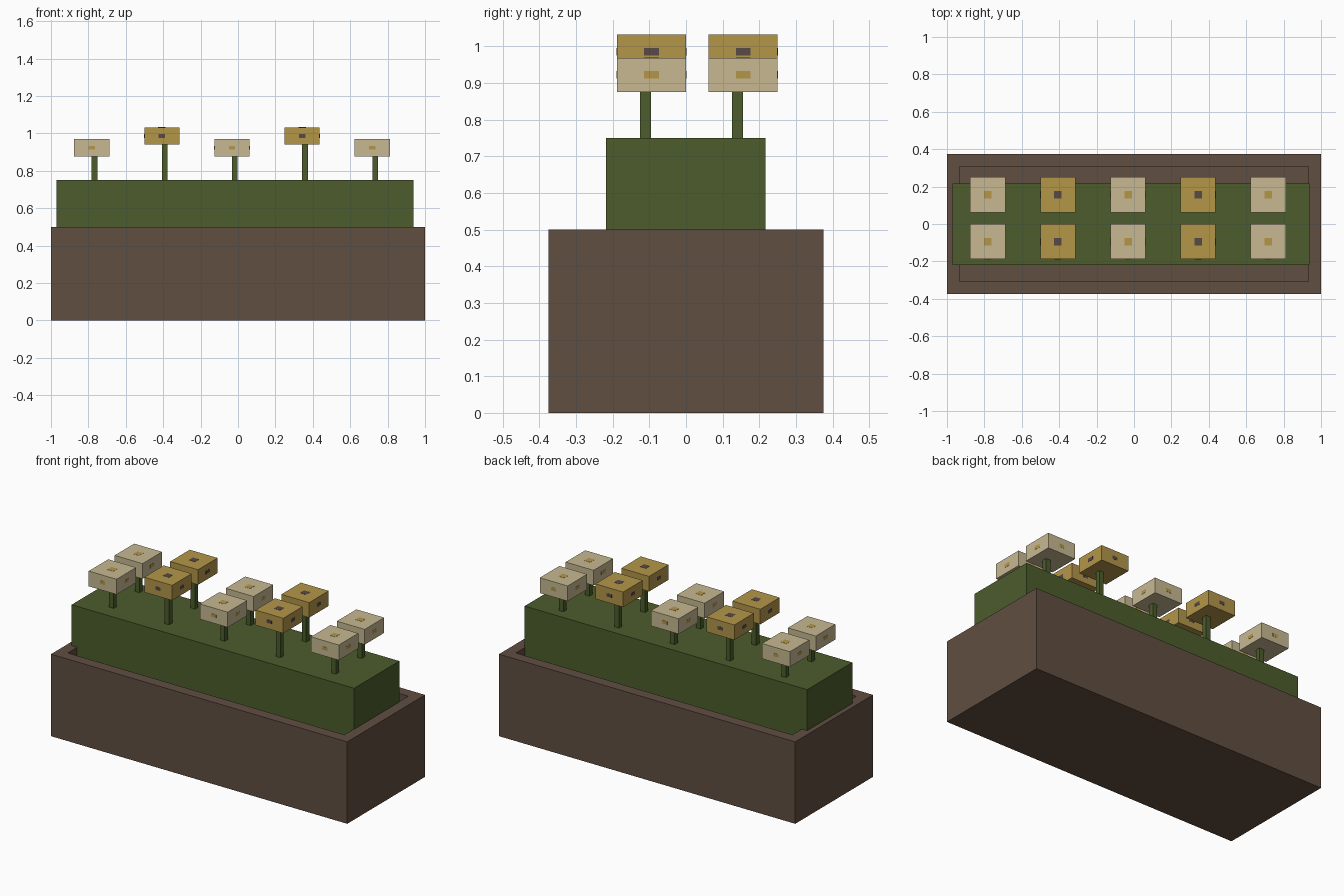
import bpy, bmesh

if "Cube" in bpy.data.objects:
    bpy.data.objects.remove(bpy.data.objects["Cube"])


def material(name, rgb):
    """Flat colour from 0-255 sRGB values."""
    def lin(c):
        c /= 255
        return c / 12.92 if c <= 0.04045 else ((c + 0.055) / 1.055) ** 2.4
    m = bpy.data.materials.new(name)
    m.diffuse_color = (*[lin(c) for c in rgb], 1)
    m.use_nodes = True
    m.node_tree.nodes["Principled BSDF"].inputs["Base Color"].default_value = m.diffuse_color
    return m


BROWN = material("planter_brown", (96, 78, 65))
GREEN = material("leaf_green", (76, 92, 44))
CREAM = material("petal_cream", (199, 185, 146))
YELLOW = material("petal_yellow", (180, 150, 73))
DARK = material("seed_dark", (88, 74, 70))


def finish(name, bm, mat):
    me = bpy.data.meshes.new(name)
    bm.to_mesh(me)
    bm.free()
    me.materials.append(mat)
    ob = bpy.data.objects.new(name, me)
    bpy.context.collection.objects.link(ob)
    return ob


def add_box(bm, x0, x1, y0, y1, z0, z1):
    verts = bmesh.ops.create_cube(bm, size=1)["verts"]
    for v in verts:
        v.co = (x1 if v.co.x > 0 else x0, y1 if v.co.y > 0 else y0,
                z1 if v.co.z > 0 else z0)
    return verts


def box(name, mat, *limits):
    bm = bmesh.new()
    add_box(bm, *limits)
    return finish(name, bm, mat)


# Planter: block with a recessed trough in its top
bm = bmesh.new()
add_box(bm, -1, 1, -0.375, 0.375, 0, 0.5)
top = max(bm.faces, key=lambda f: f.calc_center_median().z)
bmesh.ops.inset_region(bm, faces=[top], thickness=0.094)
floor = bmesh.ops.extrude_discrete_faces(bm, faces=[top])["faces"][0]
for v in floor.verts:
    v.co.z = 0.1
finish("planter", bm, BROWN)

# Hedge: stands in the trough, overlapping the end rims
box("hedge", GREEN, -0.97, 0.937, -0.218, 0.217, 0.1, 0.75)

# Flowers: two rows of five, alternating low cream and tall yellow
HALF = 0.094
for row, y in enumerate((-0.094, 0.156)):
    for i in range(5):
        x = -0.782 + 0.375 * i
        tall = i % 2 == 1
        z0, z1 = (0.94, 1.032) if tall else (0.876, 0.969)
        tag = f"{row + 1}_{i + 1}"
        sx, sy = x + 0.015, y - 0.016
        box(f"stem_{tag}", GREEN, sx - 0.015, sx + 0.015,
            sy - 0.015, sy + 0.015, 0.74, z0 + 0.01)
        box(f"flower_head_{tag}", YELLOW if tall else CREAM,
            x - HALF, x + HALF, y - HALF, y + HALF, z0, z1)
        # Flower centre: thin bars showing on the sides and the top
        bm = bmesh.new()
        out, zc = HALF + 0.001, (z0 + z1) / 2
        add_box(bm, x - out, x + out, y - 0.02, y + 0.02, zc - 0.01, zc + 0.01)
        add_box(bm, x - 0.017, x + 0.017, y - out, y + out, zc - 0.01, zc + 0.01)
        add_box(bm, x - 0.02, x + 0.02, y - 0.02, y + 0.02, zc, z1 + 0.001)
        finish(f"flower_centre_{tag}", bm, DARK if tall else YELLOW)
